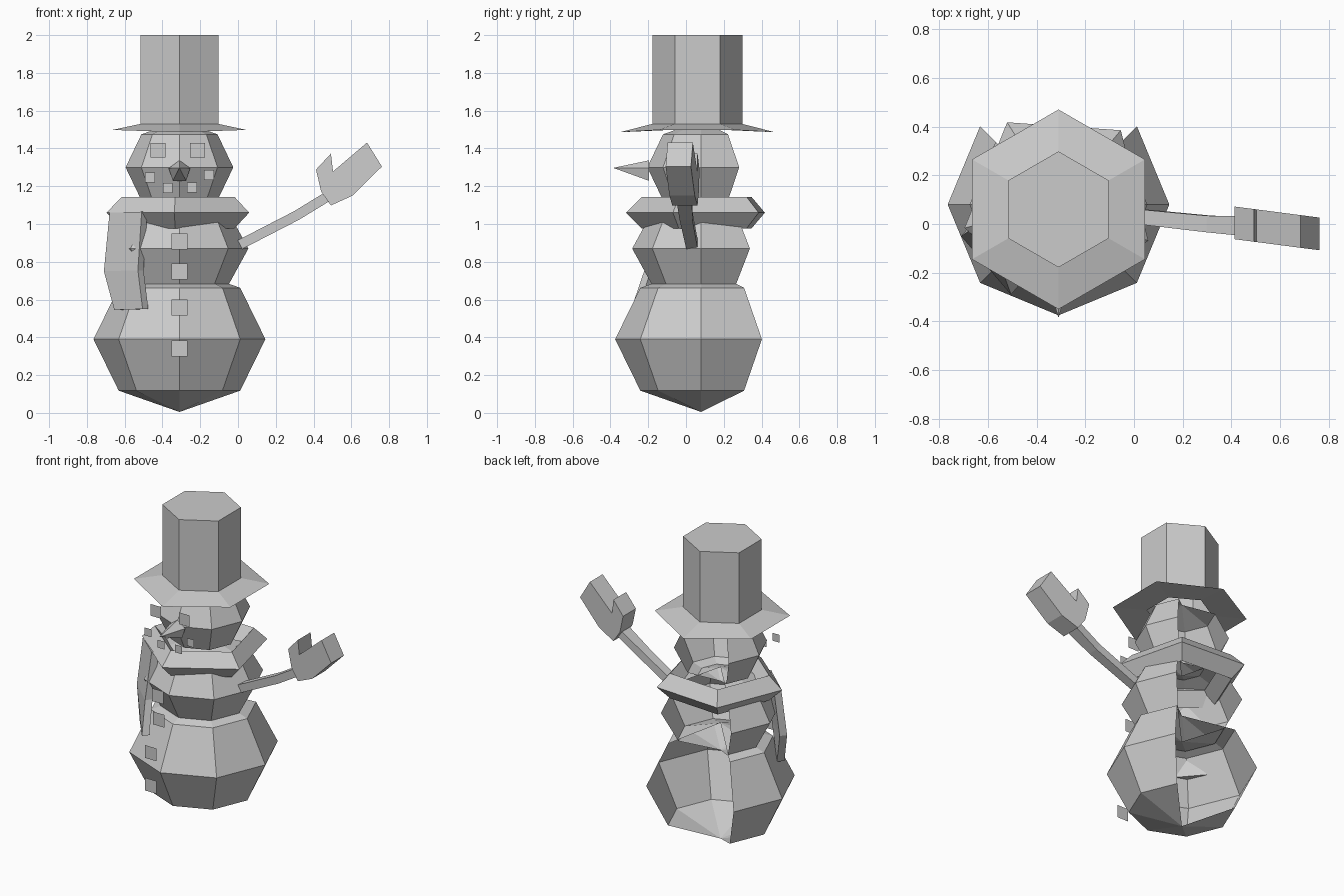
import bpy, bmesh
from math import sin, cos, pi, radians
from mathutils import Vector

if "Cube" in bpy.data.objects:
    bpy.data.objects.remove(bpy.data.objects["Cube"])

CX, CY = -0.31, 0.08   # axis of the stacked body


def make(name, bm):
    bmesh.ops.recalc_face_normals(bm, faces=bm.faces)
    me = bpy.data.meshes.new(name)
    bm.to_mesh(me)
    bm.free()
    ob = bpy.data.objects.new(name, me)
    bpy.context.collection.objects.link(ob)
    return ob


def loft(name, rings, caps=(True, True)):
    """Skin closed rings of equal point count."""
    bm = bmesh.new()
    vs = [[bm.verts.new(p) for p in r] for r in rings]
    n = len(vs[0])
    for a, b in zip(vs, vs[1:]):
        for i in range(n):
            j = (i + 1) % n
            bm.faces.new((a[i], a[j], b[j], b[i]))
    if caps[0]:
        bm.faces.new(vs[0])
    if caps[1]:
        bm.faces.new(vs[-1])
    return make(name, bm)


def ring(n, r, z, start=-90, cy=CY, dip=0.0):
    pts = []
    for i in range(n):
        a = radians(start) + 2 * pi * i / n
        pts.append((CX + r * cos(a), cy + r * sin(a), z - dip * abs(sin(a))))
    return pts


# Snow balls: low-poly spheres with the back wedge left open
def ball(name, z, r, rz):
    bm = bmesh.new()
    bmesh.ops.create_uvsphere(bm, u_segments=8, v_segments=4, radius=1)
    back = [v for v in bm.verts if abs(v.co.x) < 0.01 and v.co.y > 0.01]
    bmesh.ops.delete(bm, geom=back, context='VERTS')
    for v in bm.verts:
        v.co = Vector((CX + v.co.x * r, CY + v.co.y * r, z + v.co.z * rz))
    ob_faces_out = make(name, bm)
    return ob_faces_out


ball("lower_body", 0.39, 0.455, 0.385)
ball("middle_body", 0.87, 0.365, 0.276)
ball("head", 1.30, 0.285, 0.247)

# Hat: six-sided crown and drooping brim
HY = 0.06
loft("hat_crown", [ring(6, 0.238, 1.525, cy=HY), ring(6, 0.238, 2.0, cy=HY)], (False, True))
loft("hat_brim", [ring(6, 0.2, 1.5, cy=HY),
                  ring(6, 0.41, 1.51, cy=HY, dip=0.024),
                  ring(6, 0.238, 1.53, cy=HY)], (False, False))

# Scarf: five-sided loop with a diamond section
R, r = 0.315, 0.083
sect = [ring(5, R + r * cos(k * pi / 2), 1.06 + r * sin(k * pi / 2), start=-94)
        for k in range(5)]
scarf = loft("scarf_loop", sect, (False, False))
bm = bmesh.new()
bm.from_mesh(scarf.data)
bmesh.ops.remove_doubles(bm, verts=bm.verts, dist=0.0005)
bmesh.ops.recalc_face_normals(bm, faces=bm.faces)
bm.to_mesh(scarf.data)
bm.free()

# Scarf tail: thin strip hanging from the loop, each row left edge to right edge
tail = [((-0.68, -0.03), (-0.51, -0.18), 1.06),
        ((-0.71, -0.05), (-0.53, -0.22), 0.75),
        ((-0.655, -0.10), (-0.505, -0.29), 0.545)]
off = Vector((0.03, 0.035, 0))
rows = []
for a, b, z in tail:
    p, q = Vector((*a, z)), Vector((*b, z + 0.005))
    rows.append([p, q, q + off, p + off])
loft("scarf_tail", rows)

# Raised arm: tapered square stick
path = [((-0.02, 0.035, 0.875), 0.03), ((0.31, 0.0, 1.045), 0.034), ((0.49, -0.01, 1.155), 0.042)]
up = Vector((-0.5, 0, 0.87))
rings = []
for p, h in path:
    rings.append([Vector(p) + up * (s * 0.026) + Vector((0, t * h, 0))
                  for s, t in ((-1, -1), (-1, 1), (1, 1), (1, -1))])
loft("arm", rings)

# Mitten: outline extruded in depth
outline = [(0.413, 1.288), (0.492, 1.373), (0.503, 1.278), (0.683, 1.431),
           (0.762, 1.304), (0.608, 1.151), (0.492, 1.098), (0.44, 1.172)]
loft("mitten", [[(x, 0.005 - 0.13 * (x - 0.41) + s * 0.067, z) for x, z in outline]
                for s in (-1, 1)])

# Carrot nose: five-sided cone
bm = bmesh.new()
tip = bm.verts.new((CX, -0.385, 1.297))
base = [bm.verts.new((CX + 0.06 * sin(2 * pi * i / 5), -0.195, 1.277 + 0.06 * cos(2 * pi * i / 5)))
        for i in range(5)]
bm.faces.new(base)
for i in range(5):
    bm.faces.new((base[i], base[(i + 1) % 5], tip))
make("nose", bm)


# Coal pieces: flat squares facing forward
def coal(name, x, y, z, size):
    h = size / 2
    bm = bmesh.new()
    bm.faces.new([bm.verts.new((x + i * h, y, z + k * h))
                  for i, k in ((-1, -1), (1, -1), (1, 1), (-1, 1))])
    me_ob = make(name, bm)
    if me_ob.data.polygons[0].normal.y > 0:
        me_ob.data.flip_normals()


for y, z in ((-0.40, 0.908), (-0.39, 0.749), (-0.475, 0.558), (-0.475, 0.341)):
    coal("button", CX, y, z, 0.085)
for x in (-0.423, -0.215):
    coal("eye", x, -0.26, 1.39, 0.078)
for x, z in ((-0.466, 1.246), (-0.372, 1.19), (-0.243, 1.193), (-0.154, 1.26)):
    coal("mouth_piece", x, -0.28, z, 0.052)
